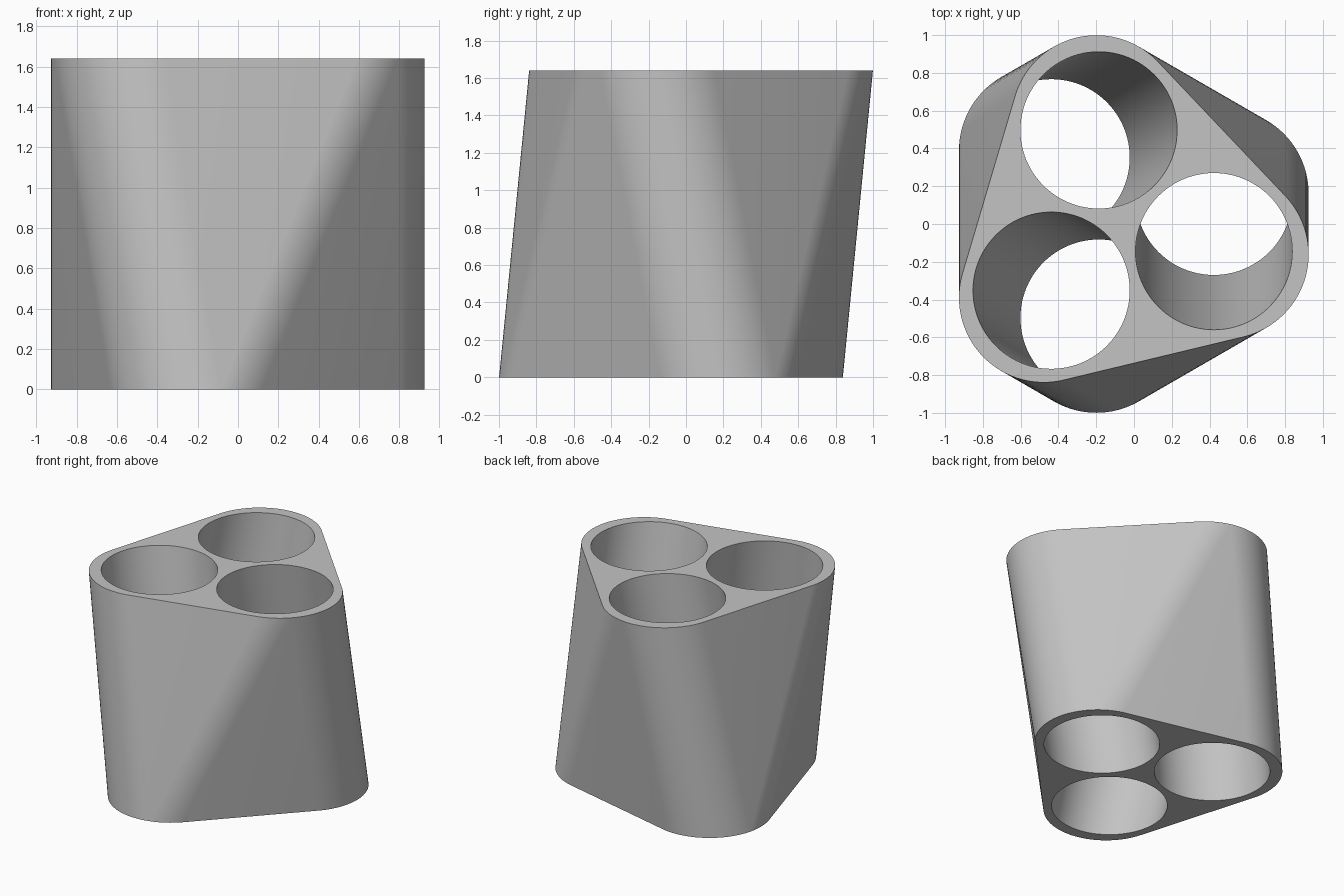
import bpy
import bmesh
from math import cos, sin, pi, radians
from mathutils import Vector

HEIGHT = 1.64
AXIS_X = -0.067          # triangle centre
TILT = radians(16.5)     # half of the turn between base and top
SEGMENTS = 96

cube = bpy.data.objects.get("Cube")
if cube:
    bpy.data.objects.remove(cube, do_unlink=True)


def centre(index, dist, level):
    """Corner centre: level -1 is the base, +1 the top."""
    a = index * 2 * pi / 3 - level * TILT
    return Vector((AXIS_X + dist * cos(a), dist * sin(a), HEIGHT * (level > 0)))


def ring(bm, mid, radius):
    return [bm.verts.new(mid + Vector((cos(t), sin(t), 0)) * radius)
            for t in (2 * pi * i / SEGMENTS for i in range(SEGMENTS))]


def finish(bm, name):
    bmesh.ops.recalc_face_normals(bm, faces=bm.faces)
    mesh = bpy.data.meshes.new(name)
    bm.to_mesh(mesh)
    bm.free()
    obj = bpy.data.objects.new(name, mesh)
    bpy.context.collection.objects.link(obj)
    return obj


# Outer body: hull around three rounded corners below and three turned ones above
bm = bmesh.new()
for level in (-1, 1):
    for i in range(3):
        ring(bm, centre(i, 0.566, level), 0.449)
bmesh.ops.convex_hull(bm, input=bm.verts[:])
bmesh.ops.delete(bm, geom=[v for v in bm.verts if not v.link_faces], context='VERTS')
bm.normal_update()
for sign in (-1, 1):
    cap = [f for f in bm.faces if f.normal.z * sign > 0.999]
    bmesh.ops.dissolve_faces(bm, faces=cap, use_verts=False)
body = finish(bm, "three_hole_holder")

# Slanted round holes, running a little past both ends
bm = bmesh.new()
for i in range(3):
    low, high = centre(i, 0.511, -1), centre(i, 0.511, 1)
    extra = (high - low) * 0.03
    a = ring(bm, low - extra, 0.415)
    b = ring(bm, high + extra, 0.415)
    for k in range(SEGMENTS):
        n = (k + 1) % SEGMENTS
        bm.faces.new((a[k], a[n], b[n], b[k]))
    bm.faces.new(a[::-1])
    bm.faces.new(b)
cutter = finish(bm, "hole_cutter")
cutter.hide_render = True

mat = bpy.data.materials.new("light grey")
mat.use_nodes = True
grey = (0.55, 0.55, 0.55, 1)
mat.diffuse_color = grey
mat.node_tree.nodes["Principled BSDF"].inputs["Base Color"].default_value = grey
body.data.materials.append(mat)
cutter.data.materials.append(mat)

cut = body.modifiers.new("holes", 'BOOLEAN')
cut.operation = 'DIFFERENCE'
cut.solver = 'EXACT'
cut.object = cutter
bpy.ops.object.select_all(action='DESELECT')
body.select_set(True)
bpy.context.view_layer.objects.active = body
bpy.ops.object.modifier_apply(modifier=cut.name)
bpy.data.objects.remove(cutter, do_unlink=True)

# Smooth walls with crisp rims
bpy.ops.object.shade_smooth_by_angle(angle=radians(30))
